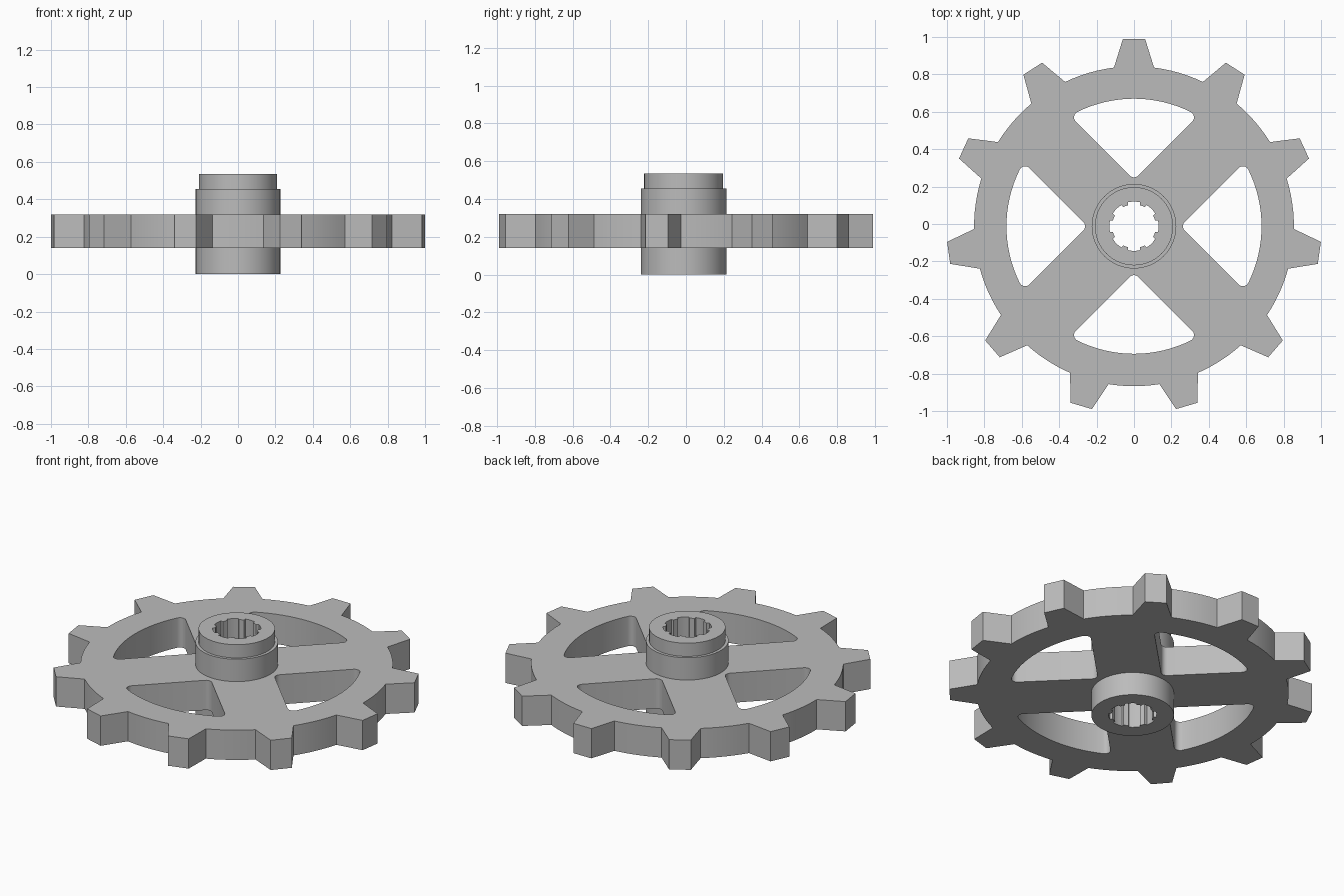
import bpy
from math import sin, cos, pi, radians, sqrt, atan2, hypot

cube = bpy.data.objects.get("Cube")
if cube:
    bpy.data.objects.remove(cube, do_unlink=True)

CENTRE_Y = -0.012
TEETH = 11

grey = bpy.data.materials.new("plain grey")
grey.use_nodes = True
grey.diffuse_color = (0.5, 0.5, 0.5, 1)
grey.node_tree.nodes["Principled BSDF"].inputs["Base Color"].default_value = (0.5, 0.5, 0.5, 1)


def arc(cx, cy, r, start, end, steps):
    """Points along an arc, both ends included."""
    angles = [start + (end - start) * i / steps for i in range(steps + 1)]
    return [(cx + r * cos(a), cy + r * sin(a)) for a in angles]


def circle(r, steps=64):
    return arc(0, 0, r, 0, 2 * pi, steps)[:-1]


def turn(points, a):
    return [(x * cos(a) - y * sin(a), x * sin(a) + y * cos(a)) for x, y in points]


def plate(name, outlines, bottom, top):
    """Extrude a flat outline with holes between two heights."""
    curve = bpy.data.curves.new(name, "CURVE")
    curve.dimensions = "2D"
    curve.fill_mode = "BOTH"
    curve.extrude = (top - bottom) / 2
    for points in outlines:
        spline = curve.splines.new("POLY")
        spline.points.add(len(points) - 1)
        for p, (x, y) in zip(spline.points, points):
            p.co = (x, y, 0, 1)
        spline.use_cyclic_u = True
    curve.materials.append(grey)
    obj = bpy.data.objects.new(name, curve)
    obj.location = (0, CENTRE_Y, (top + bottom) / 2)
    bpy.context.collection.objects.link(obj)
    bpy.ops.object.select_all(action="DESELECT")
    obj.select_set(True)
    bpy.context.view_layer.objects.active = obj
    bpy.ops.object.convert(target="MESH")
    bpy.ops.object.shade_smooth_by_angle(angle=radians(25))
    return obj


# Toothed rim outline: tapered tooth, then the root arc to the next one
step = 2 * pi / TEETH
base, tip = radians(7.2), radians(3.4)
rim = []
for i in range(TEETH):
    a = pi / 2 + i * step
    rim += arc(0, 0, 1.003, a - tip, a + tip, 1)
    rim += arc(0, 0, 0.855, a + base, a + step - base, 6)

# Window between spokes: wedge with rounded corners and a curved outer side
apex, outer, fillet = 0.248, 0.682, 0.032
shift = apex + fillet * sqrt(2)
reach = outer - fillet
cx = (-shift + sqrt(2 * reach ** 2 - shift ** 2)) / 2
cy = cx + shift
lean = atan2(cy, cx)
window = arc(0, shift, fillet, -3 * pi / 4, -pi / 4, 5)
window += arc(cx, cy, fillet, -pi / 4, lean, 6)
window += arc(0, 0, outer, lean, pi - lean, 16)[1:-1]
window += arc(-cx, cy, fillet, pi - lean, 5 * pi / 4, 6)
windows = [turn(window, k * pi / 2) for k in range(4)]

# Splined bore: eight shallow grooves around the hole
bore = []
for k in range(8):
    a = k * pi / 4
    bore += arc(0, 0, 0.132, a - 0.24, a + 0.24, 3)
    bore += arc(0, 0, 0.117, a + 0.27, a + pi / 4 - 0.27, 2)

plate("gear_wheel", [rim, circle(0.215)] + windows, 0.14, 0.32)
plate("hub", [circle(0.226), bore], 0, 0.455)
plate("hub_collar", [circle(0.209), bore], 0.455, 0.535)
